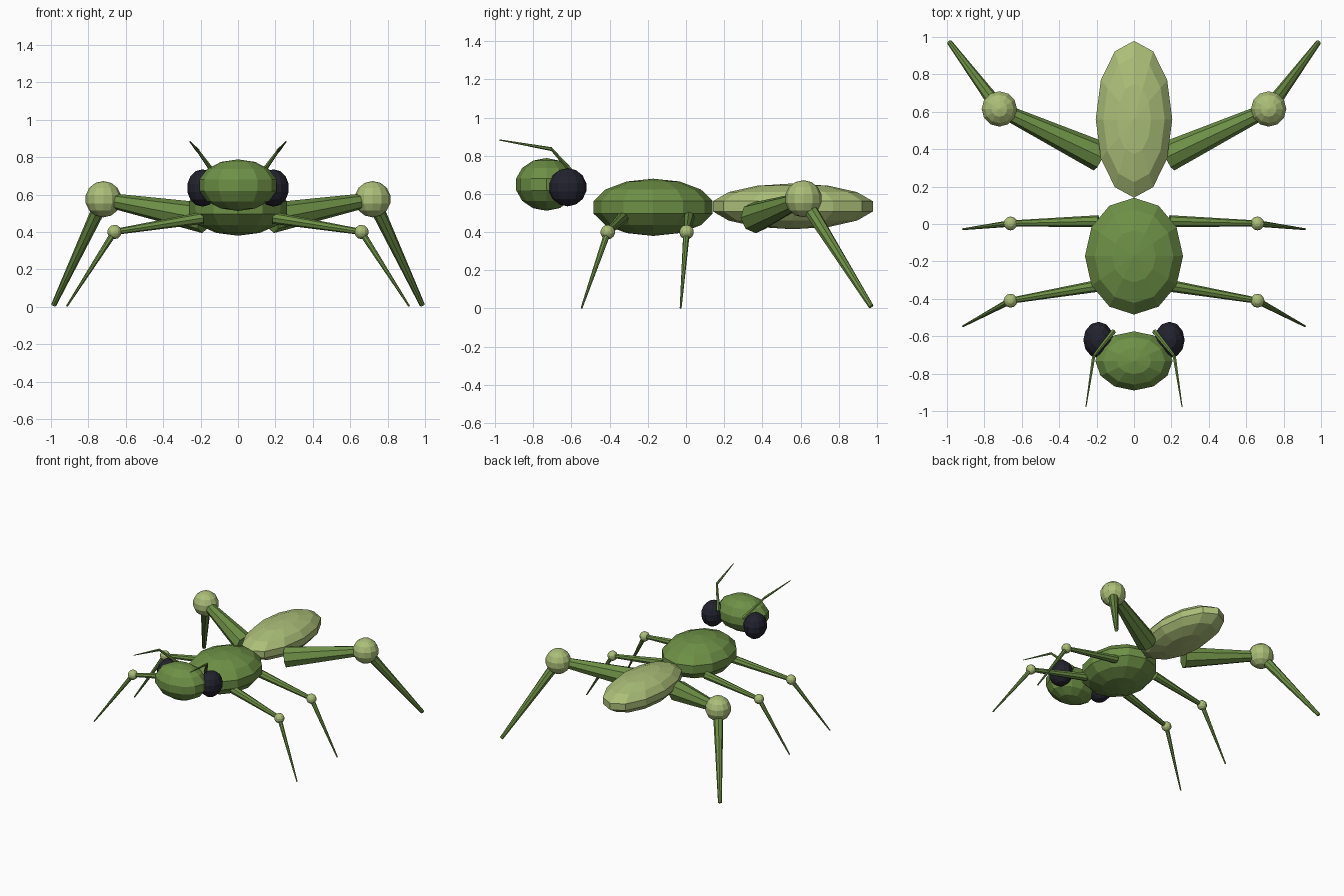
import bpy
from mathutils import Vector

if "Cube" in bpy.data.objects:
    bpy.data.objects.remove(bpy.data.objects["Cube"])


def material(name, color):
    m = bpy.data.materials.new(name)
    m.diffuse_color = (*color, 1)
    m.use_nodes = True
    m.node_tree.nodes["Principled BSDF"].inputs["Base Color"].default_value = m.diffuse_color
    return m


GREEN = material("leaf_green", (0.155, 0.28, 0.062))
PALE = material("pale_green", (0.41, 0.52, 0.19))
BLACK = material("blue_black", (0.016, 0.016, 0.028))


def finish(name, mat):
    ob = bpy.context.object
    ob.name = name
    ob.data.materials.append(mat)
    return ob


def ball(name, center, radii, mat, segments=12, rings=7):
    """Low-poly ellipsoid."""
    bpy.ops.mesh.primitive_uv_sphere_add(
        segments=segments, ring_count=rings, radius=1, location=center)
    ob = finish(name, mat)
    ob.scale = radii
    return ob


def rod(name, a, b, r1, r2, mat, sides=8):
    """Tapered rod from a to b."""
    a, b = Vector(a), Vector(b)
    bpy.ops.mesh.primitive_cone_add(
        vertices=sides, radius1=r1, radius2=r2, depth=(b - a).length,
        location=(a + b) / 2)
    ob = finish(name, mat)
    ob.rotation_euler = (b - a).to_track_quat('Z', 'Y').to_euler()
    return ob


# Body
ball("thorax", (0, -0.172, 0.53), (0.269, 0.32, 0.15), GREEN)
ball("abdomen", (0, 0.56, 0.535), (0.21, 0.43, 0.12), PALE)
ball("head", (0, -0.732, 0.65), (0.212, 0.162, 0.138), GREEN)

# Legs: name, hip, knee, foot, hip radius, knee rod radius, foot radius, joint radius
LEGS = [
    ("front", (0.19, -0.33, 0.475), (0.66, -0.41, 0.40), (0.915, -0.547, 0.003),
     0.032, 0.016, 0.005, 0.038),
    ("middle", (0.19, 0.015, 0.475), (0.66, 0.003, 0.40), (0.915, -0.028, 0.003),
     0.032, 0.016, 0.005, 0.038),
    ("hind", (0.18, 0.36, 0.475), (0.72, 0.615, 0.575), (0.985, 0.97, 0.01),
     0.082, 0.036, 0.014, 0.097),
]

for side, s in (("right", 1), ("left", -1)):
    def flip(p):
        return (p[0] * s, p[1], p[2])

    for leg, hip, knee, foot, rh, rk, rf, rj in LEGS:
        tag = f"{leg}_{side}"
        rod("upper_leg_" + tag, flip(hip), flip(knee), rh, rk, GREEN)
        rod("lower_leg_" + tag, flip(knee), flip(foot), rk * 1.1, rf, GREEN)
        ball("knee_" + tag, flip(knee), (rj, rj, rj), PALE)

    # Eyes
    ball("eye_" + side, flip((0.19, -0.62, 0.635)), (0.083, 0.1, 0.1), BLACK)

    # Antennae
    joint = flip((0.215, -0.705, 0.835))
    rod("antenna_base_" + side, flip((0.11, -0.575, 0.69)), joint,
        0.015, 0.008, GREEN, 6)
    rod("antenna_tip_" + side, joint, flip((0.257, -0.978, 0.883)),
        0.01, 0.003, GREEN, 6)
